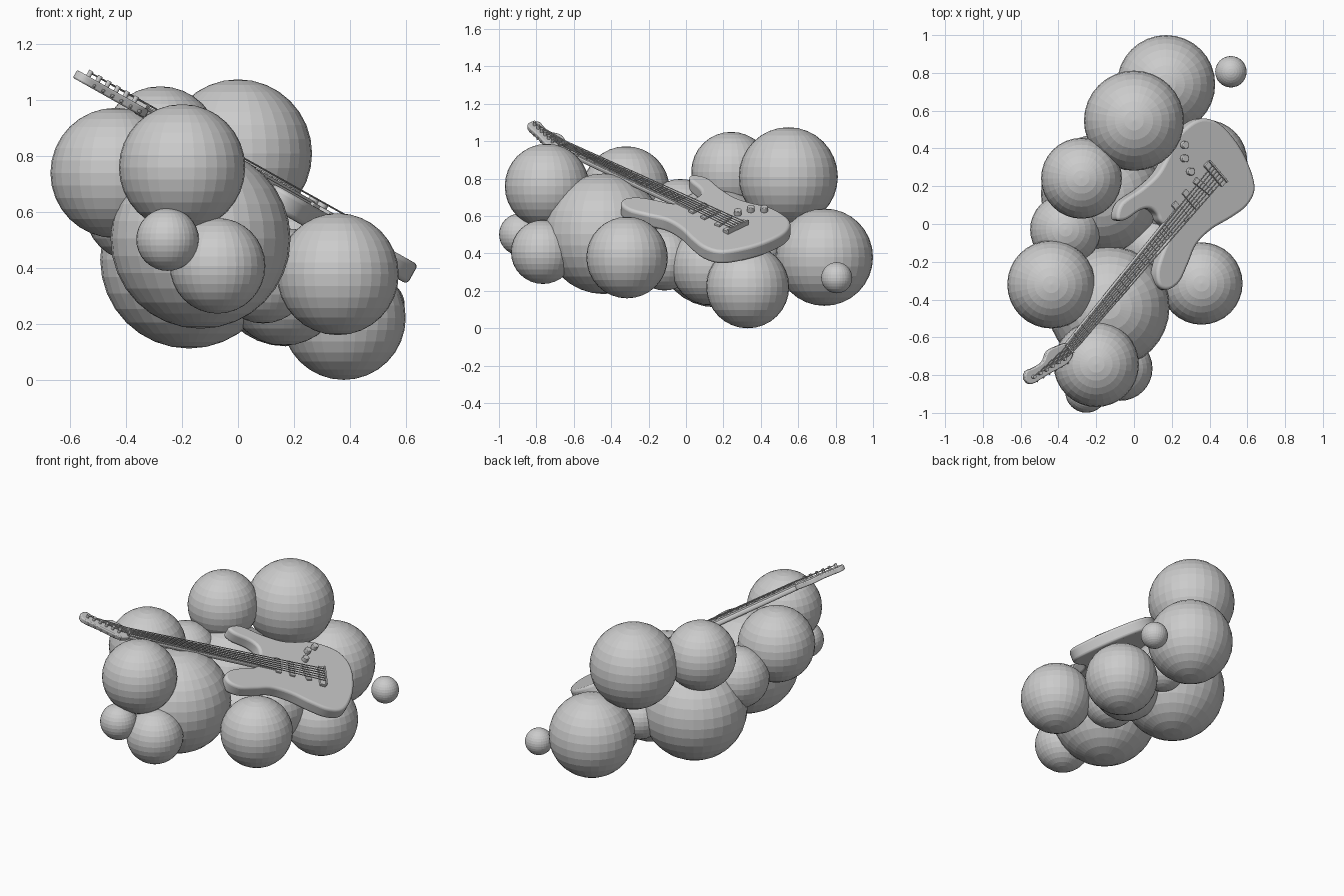
import bpy, bmesh, math
from mathutils import Vector, Matrix

if "Cube" in bpy.data.objects:
    bpy.data.objects.remove(bpy.data.objects["Cube"])

# ---------- cloud of balls: x, y, z, radius ----------
BALLS = [
    (.17, .74, .38, .26), (0, .547, .81, .265), (.513, .806, .27, .083),
    (-.278, .242, .836, .214), (-.362, -.03, .61, .188), (-.438, -.32, .74, .233),
    (.357, -.315, .378, .218), (-.2, -.743, .76, .226), (-.134, -.44, .505, .322),
    (-.073, -.765, .408, .171), (-.252, -.887, .502, .112), (-.175, .16, .43, .318),
    (.378, .33, .222, .222), (.165, .13, .333, .21), (.09, -.115, .37, .168),
    (.08, .37, .38, .135),
]
for i, (x, y, z, r) in enumerate(BALLS):
    me = bpy.data.meshes.new("ball")
    bm = bmesh.new()
    bmesh.ops.create_uvsphere(bm, u_segments=32, v_segments=16, radius=r)
    bm.to_mesh(me)
    bm.free()
    ob = bpy.data.objects.new(f"ball_{i + 1}", me)
    ob.location = (x, y, z)
    bpy.context.collection.objects.link(ob)

# ---------- guitar frame: local x = towards body end, y = upper side, z = face normal ----------
L = Vector((.626, .697, -.352)).normalized()
N = Vector((.49, 0, .872)).normalized()
W = N.cross(L).normalized()
N = L.cross(W)
FRAME = Matrix.Translation((.43, .26, .555)) @ Matrix((L, W, N)).transposed().to_4x4()


def add(name, bm, smooth=True, bevel=0, segs=3):
    bmesh.ops.recalc_face_normals(bm, faces=bm.faces)
    me = bpy.data.meshes.new(name)
    bm.to_mesh(me)
    bm.free()
    ob = bpy.data.objects.new(name, me)
    bpy.context.collection.objects.link(ob)
    ob.matrix_world = FRAME
    if bevel:
        m = ob.modifiers.new("round", 'BEVEL')
        m.width, m.segments, m.limit_method = bevel, segs, 'ANGLE'
        m.angle_limit = math.radians(50)
    if smooth:
        bpy.ops.object.select_all(action='DESELECT')
        ob.select_set(True)
        bpy.context.view_layer.objects.active = ob
        bpy.ops.object.shade_smooth_by_angle(angle=math.radians(40))
    return ob


def rounded(pts, steps=5):
    """Closed smooth loop through the points."""
    out, n = [], len(pts)
    for i in range(n):
        a, b, c, d = (Vector(pts[(i + k - 1) % n]) for k in range(4))
        for s in range(steps):
            t = s / steps
            out.append(.5 * (2 * b + (c - a) * t + (2 * a - 5 * b + 4 * c - d) * t * t
                             + (3 * b - a - 3 * c + d) * t ** 3))
    return out


def slab(name, pts, top, bottom, bevel=0, segs=3):
    bm = bmesh.new()
    f = bm.faces.new([bm.verts.new((p[0], p[1], top)) for p in pts])
    ext = bmesh.ops.extrude_face_region(bm, geom=[f])
    for v in ext["geom"]:
        if isinstance(v, bmesh.types.BMVert):
            v.co.z = bottom
    return add(name, bm, True, bevel, segs)


def rod(bm, a, b, r, sides=8):
    a, b = Vector(a), Vector(b)
    q = (b - a).to_track_quat('Z', 'Y').to_matrix().to_4x4()
    bmesh.ops.create_cone(bm, cap_ends=True, segments=sides, radius1=r, radius2=r,
                          depth=(b - a).length, matrix=Matrix.Translation((a + b) / 2) @ q)


def box(bm, c, size, turn=0):
    m = Matrix.Translation(c) @ Matrix.Rotation(turn, 4, 'Z') @ Matrix.Diagonal((*size, 1))
    bmesh.ops.create_cube(bm, size=1, matrix=m)


# body with two horns
BODY = [(.16, .26), (.215, .18), (.228, .06), (.205, -.085), (.14, -.225), (.04, -.262),
        (-.074, -.242), (-.205, -.203), (-.326, -.196), (-.434, -.234), (-.54, -.266),
        (-.62, -.246), (-.642, -.19), (-.595, -.126), (-.5, -.078), (-.43, -.05),
        (-.40, .0), (-.40, .05), (-.388, .09), (-.4, .138), (-.448, .172), (-.545, .197),
        (-.578, .24), (-.50, .28), (-.363, .25), (-.242, .238), (-.144, .258),
        (-.04, .295), (.075, .293)]
slab("guitar_body", rounded(BODY), -.02, -.1, .022, 4)


# neck axis leans a little in the body frame
def axis(x):
    return -.045 * (x + .2) / -1.07


neck = [(-.28, axis(-.28) + .037), (-1.28, axis(-1.28) + .028),
        (-1.28, axis(-1.28) - .028), (-.28, axis(-.28) - .037)]
slab("neck", neck, -.012, -.045, .012)
slab("fretboard", neck, -.004, -.014)

# headstock
HEAD = [(-1.26, -.02), (-1.307, .008), (-1.372, .032), (-1.435, .012), (-1.50, .03),
        (-1.542, .046), (-1.576, .02), (-1.562, -.026), (-1.457, -.058), (-1.34, -.096),
        (-1.29, -.092), (-1.26, -.07)]
slab("headstock", rounded(HEAD, 4), -.01, -.042, .006, 2)

# frets
bm = bmesh.new()
for i in range(21):
    x = .0 - 1.27 * 2 ** (-i / 12)
    box(bm, (x, axis(x), -.003), (.005, .066, .006))
add("frets", bm, False)

# nut, bridge and pickups
bm = bmesh.new()
box(bm, (-1.275, axis(-1.275), 0), (.012, .058, .012))
add("nut", bm, False)
bm = bmesh.new()
box(bm, (.008, 0, -.012), (.04, .155, .02))
box(bm, (.026, 0, 0), (.01, .155, .02))
add("bridge", bm, False, .003, 2)
bm = bmesh.new()
for x, turn in ((-.09, .2), (-.19, 0), (-.28, 0)):
    box(bm, (x, .003, -.016), (.035, .12, .016), turn)
add("pickups", bm, False, .004, 2)

# knobs and selector switch
bm = bmesh.new()
for x, y in ((-.02, .24), (-.07, .189), (-.092, .114)):
    rod(bm, (x, y, -.022), (x, y, .008), .02, 20)
add("knobs", bm, True, .003, 2)

# tuning posts, outer buttons and strings
posts, buttons, strings = bmesh.new(), bmesh.new(), bmesh.new()
for i in range(6):
    t = i / 5
    px, py = -1.335 - .2 * t, -.062 + .062 * t
    rod(posts, (px, py, -.012), (px, py, .012), .009, 12)
    rod(buttons, (px, py, -.03), (px + .012, py - .045, -.03), .006, 8)
    k = (i - 2.5) / 5
    nut = (-1.275, axis(-1.275) + k * .046, .006)
    rod(strings, (.02, k * .1, .008), nut, .003, 6)
    rod(strings, nut, (px, py, .004), .003, 6)
add("tuning_posts", posts)
add("tuning_buttons", buttons)
add("strings", strings)
